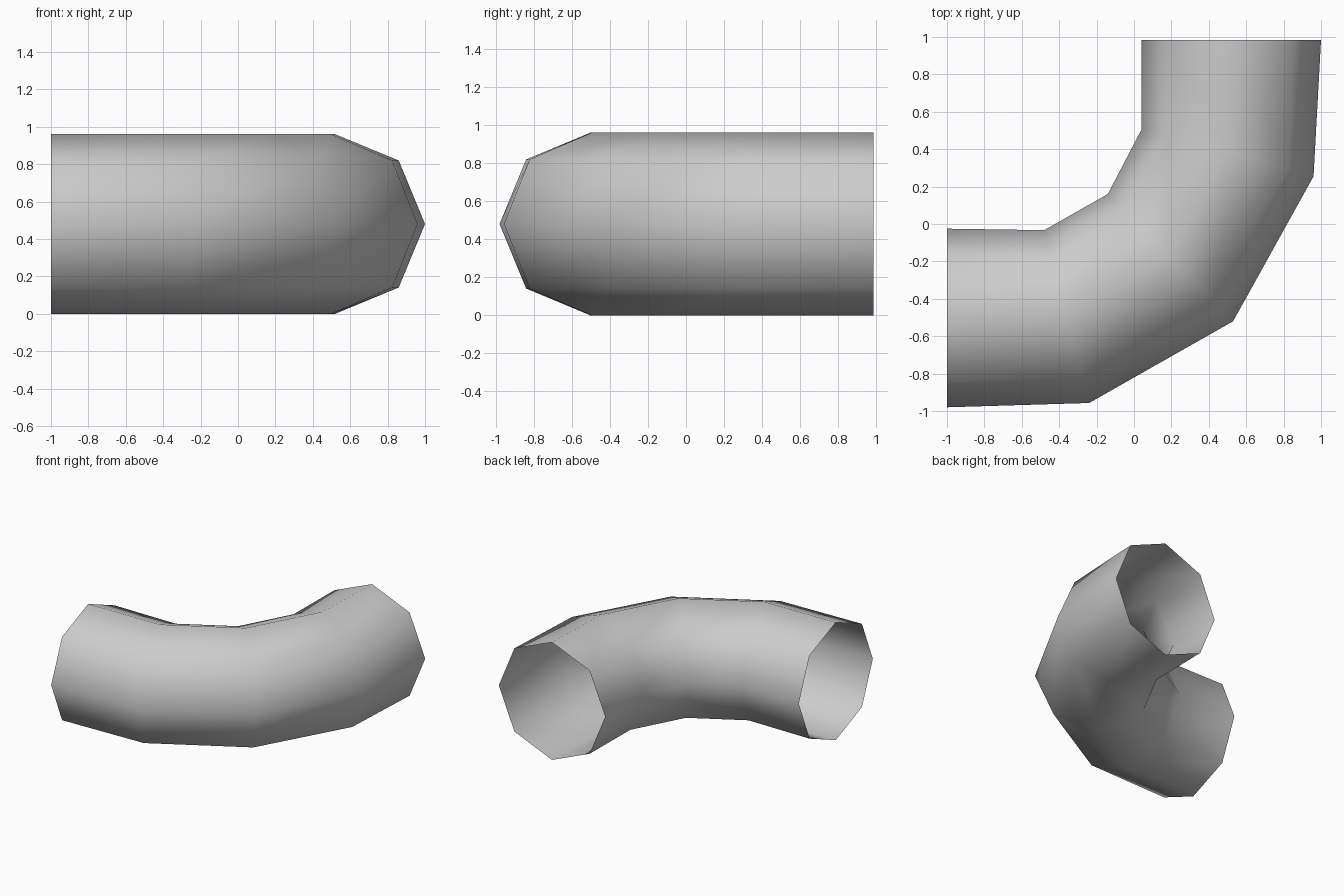
import bpy
import bmesh
from math import cos, sin, tau
from mathutils import Vector

cube = bpy.data.objects.get("Cube")
if cube:
    bpy.data.objects.remove(cube, do_unlink=True)

SIDES = 8
RADIUS = 0.48

# Inner and outer bend points of each ring, from the left-hand mouth to the rear mouth
rings = [
    ((-1.0, -0.025), (-1.0, -0.98)),
    ((-0.48, -0.033), (-0.24, -0.957)),
    ((-0.14, 0.16), (0.53, -0.52)),
    ((0.04, 0.505), (0.96, 0.255)),
    ((0.04, 0.985), (1.0, 0.985)),
]

# Plain grey material
grey = bpy.data.materials.new("light grey")
grey.use_nodes = True
colour = (0.6, 0.6, 0.6, 1.0)
grey.diffuse_color = colour
grey.node_tree.nodes["Principled BSDF"].inputs["Base Color"].default_value = colour

# Open-ended elbow tube, skinned ring to ring
bm = bmesh.new()
loops = []
for inner, outer in rings:
    a, b = Vector((*inner, RADIUS)), Vector((*outer, RADIUS))
    centre, reach = (a + b) / 2, (b - a) / 2
    loops.append([
        bm.verts.new(centre + reach * cos(tau * i / SIDES)
                     + Vector((0, 0, RADIUS * sin(tau * i / SIDES))))
        for i in range(SIDES)])

for first, second in zip(loops, loops[1:]):
    for i in range(SIDES):
        j = (i + 1) % SIDES
        bm.faces.new((first[i], second[i], second[j], first[j]))

# Point the normals out of the tube
bm.normal_update()
if sum(f.normal.z * (f.calc_center_median().z - RADIUS) for f in bm.faces) < 0:
    bmesh.ops.reverse_faces(bm, faces=bm.faces[:])
for face in bm.faces:
    face.smooth = True

mesh = bpy.data.meshes.new("elbow_pipe")
bm.to_mesh(mesh)
bm.free()
mesh.materials.append(grey)
pipe = bpy.data.objects.new("elbow_pipe", mesh)
bpy.context.collection.objects.link(pipe)
